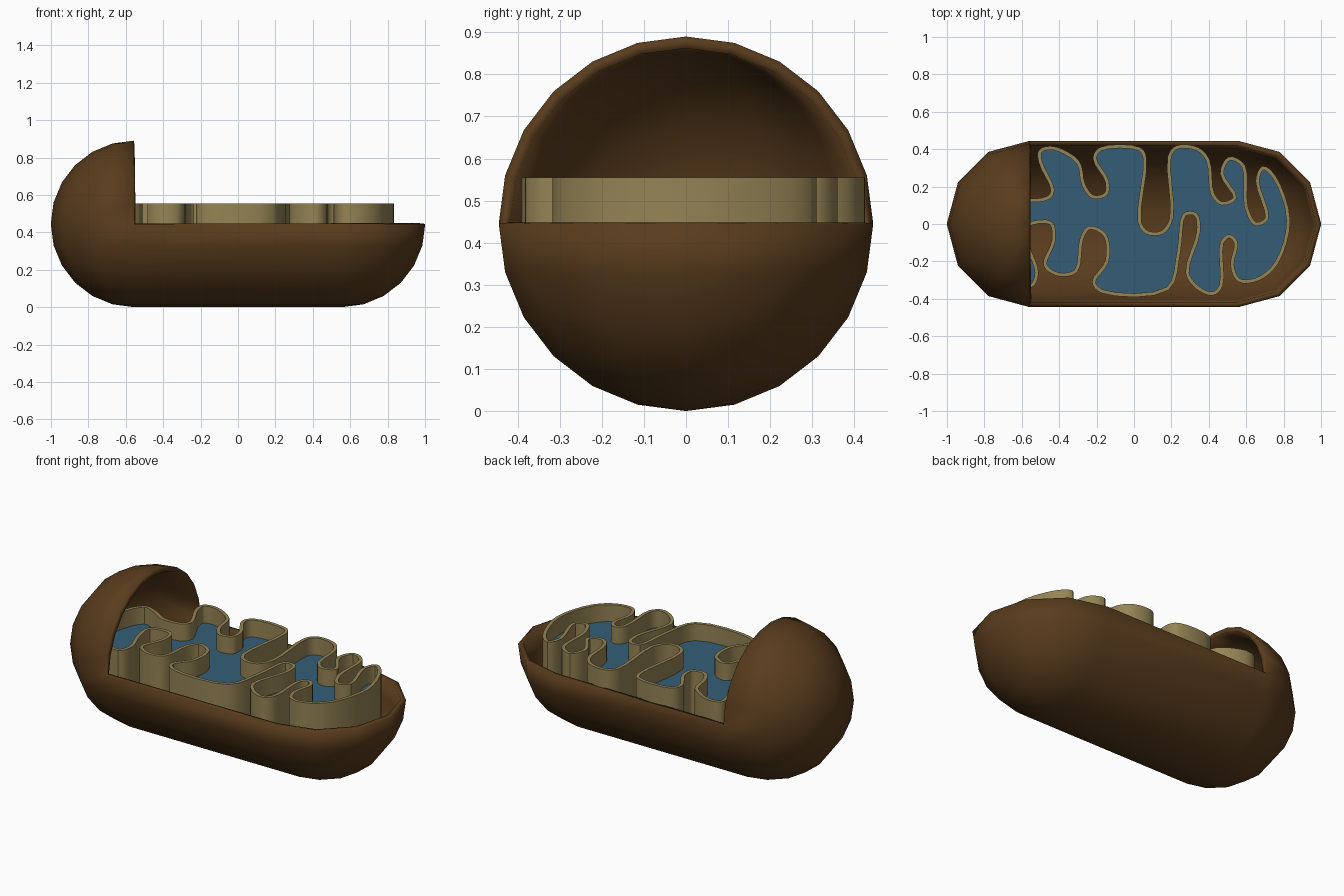
import bpy, bmesh
from math import sin, cos, pi
from mathutils import Vector

if "Cube" in bpy.data.objects:
    bpy.data.objects.remove(bpy.data.objects["Cube"])

R, HALF = 0.445, 0.556          # capsule radius, half length of straight part


def material(name, color):
    m = bpy.data.materials.new(name)
    m.diffuse_color = (*color, 1)
    m.use_nodes = True
    m.node_tree.nodes["Principled BSDF"].inputs["Base Color"].default_value = m.diffuse_color
    return m


def finish(bm, name, mat=None):
    bmesh.ops.remove_doubles(bm, verts=bm.verts, dist=1e-5)
    bmesh.ops.recalc_face_normals(bm, faces=bm.faces)
    me = bpy.data.meshes.new(name)
    bm.to_mesh(me)
    bm.free()
    ob = bpy.data.objects.new(name, me)
    bpy.context.collection.objects.link(ob)
    if mat:
        me.materials.append(mat)
    return ob


def capsule(profile):
    """Sweep (radius, z) profile round a stadium with 12 sides in its ends."""
    bm = bmesh.new()
    angles = [(HALF, -pi / 2 + i * pi / 6) for i in range(7)]
    angles += [(-HALF, pi / 2 + i * pi / 6) for i in range(7)]
    rings = [[bm.verts.new((c + r * cos(a), r * sin(a), z)) for c, a in angles]
             for r, z in profile]
    for lo, hi in zip(rings, rings[1:]):
        for i in range(14):
            j = (i + 1) % 14
            bm.faces.new((lo[i], lo[j], hi[j], hi[i]))
    return bm, rings


def smooth(ob, angle=0.6):
    bpy.ops.object.select_all(action='DESELECT')
    ob.select_set(True)
    bpy.context.view_layer.objects.active = ob
    bpy.ops.object.shade_smooth_by_angle(angle=angle)


brown = material("brown", (0.10, 0.045, 0.012))
tan = material("tan", (0.30, 0.23, 0.09))
blue = material("blue", (0.035, 0.11, 0.18))

# Outer shell: capsule with the upper part cut away, except the left cap
bm, _ = capsule([(R * sin(t * pi / 12), R - R * cos(t * pi / 12)) for t in range(13)])
gone = [f for f in bm.faces if f.calc_center_median().z > R
        and f.calc_center_median().x > -HALF - 0.001]
bmesh.ops.delete(bm, geom=gone, context='FACES')
bmesh.ops.dissolve_degenerate(bm, dist=1e-5, edges=bm.edges)
shell = finish(bm, "outer_shell", brown)
# Make sure the normals point outward before thickening inward
low = min(shell.data.polygons, key=lambda p: p.center.z)
if low.normal.z > 0:
    shell.data.flip_normals()
smooth(shell)
mod = shell.modifiers.new("thickness", 'SOLIDIFY')
mod.thickness, mod.offset = 0.028, -1

# Cutter: inside of the lower shell, carried straight upward
r = R - 0.015
prof = [(max(r * sin(t * pi / 12), 0.004), R - r * cos(t * pi / 12)) for t in range(7)]
bm, rings = capsule(prof + [(r, 1.0)])
bm.faces.new(rings[0])
bm.faces.new(rings[-1])
cutter = finish(bm, "fit_cutter", None)
cutter.hide_render = True
cutter.hide_viewport = True

# Folded membrane path, clockwise from the left cap
path = [(-.58, .13), (-.46, .14), (-.435, .18), (-.50, .33), (-.50, .39), (-.43, .405),
        (-.30, .33), (-.27, .21), (-.22, .145), (-.15, .16), (-.145, .23), (-.21, .35),
        (-.18, .40), (.03, .40), (.058, .35), (.03, .01), (.07, -.045), (.15, -.045),
        (.20, .03), (.19, .36), (.23, .41), (.34, .40), (.395, .34), (.42, .16),
        (.47, .11), (.54, .14), (.47, .27), (.51, .35), (.585, .31), (.60, .09),
        (.65, 0), (.71, .03), (.66, .23), (.69, .30), (.75, .25), (.825, .02),
        (.76, -.21), (.66, -.295), (.56, -.30), (.525, -.22), (.545, -.10), (.51, -.065),
        (.47, -.10), (.465, -.33), (.42, -.372), (.34, -.34), (.285, -.26), (.345, -.04),
        (.33, .05), (.27, .05), (.24, -.14), (.18, -.345), (-.17, -.36), (-.215, -.31),
        (-.145, -.20), (-.155, -.06), (-.24, -.02), (-.28, -.08), (-.31, -.25),
        (-.40, -.27), (-.475, -.22), (-.43, -.09), (-.445, .005), (-.57, -.01),
        (-.565, -.12), (-.52, -.26), (-.55, -.33), (-.68, -.28), (-.80, -.13),
        (-.82, .06), (-.75, .20), (-.67, .18)]


def catmull(points, steps=4):
    """Closed centripetal Catmull-Rom curve."""
    p, out, n = [Vector(q) for q in points], [], len(points)
    for i in range(n):
        a, b, c, d = (p[(i + k) % n] for k in (-1, 0, 1, 2))
        t1 = (b - a).length ** 0.5
        t2 = t1 + (c - b).length ** 0.5
        t3 = t2 + (d - c).length ** 0.5
        for s in range(steps):
            t = t1 + (t2 - t1) * s / steps
            A = a.lerp(b, t / t1)
            B = b.lerp(c, (t - t1) / (t2 - t1))
            C = c.lerp(d, (t - t2) / (t3 - t2))
            out.append(A.lerp(B, t / t2).lerp(B.lerp(C, (t - t1) / (t3 - t1)), (t - t1) / (t2 - t1)))
    return out


line = catmull(path)


def offset(d):
    out = []
    for i, q in enumerate(line):
        t = (line[(i + 1) % len(line)] - line[i - 1]).normalized()
        out.append(q + Vector((-t.y, t.x)) * d)
    return out


def fit(ob):
    mod = ob.modifiers.new("fit_inside", 'BOOLEAN')
    mod.operation, mod.solver, mod.object = 'INTERSECT', 'EXACT', cutter


# Membrane wall: closed band following the path
bm = bmesh.new()
loops = [[bm.verts.new((q.x, q.y, z)) for q in offset(d)]
         for d, z in ((0.01, 0), (0.01, 0.555), (-0.01, 0.555), (-0.01, 0))]
for k in range(4):
    a, b = loops[k], loops[(k + 1) % 4]
    for i in range(len(line)):
        j = (i + 1) % len(line)
        bm.faces.new((a[i], a[j], b[j], b[i]))
wall = finish(bm, "inner_membrane", tan)
smooth(wall)
fit(wall)

# Blue filling enclosed by the membrane
bm = bmesh.new()
face = bm.faces.new([bm.verts.new((q.x, q.y, 0)) for q in line])
top = bmesh.ops.extrude_face_region(bm, geom=[face])["geom"]
bmesh.ops.translate(bm, vec=(0, 0, 0.455),
                    verts=[v for v in top if isinstance(v, bmesh.types.BMVert)])
fill = finish(bm, "inner_fluid", blue)
fit(fill)
